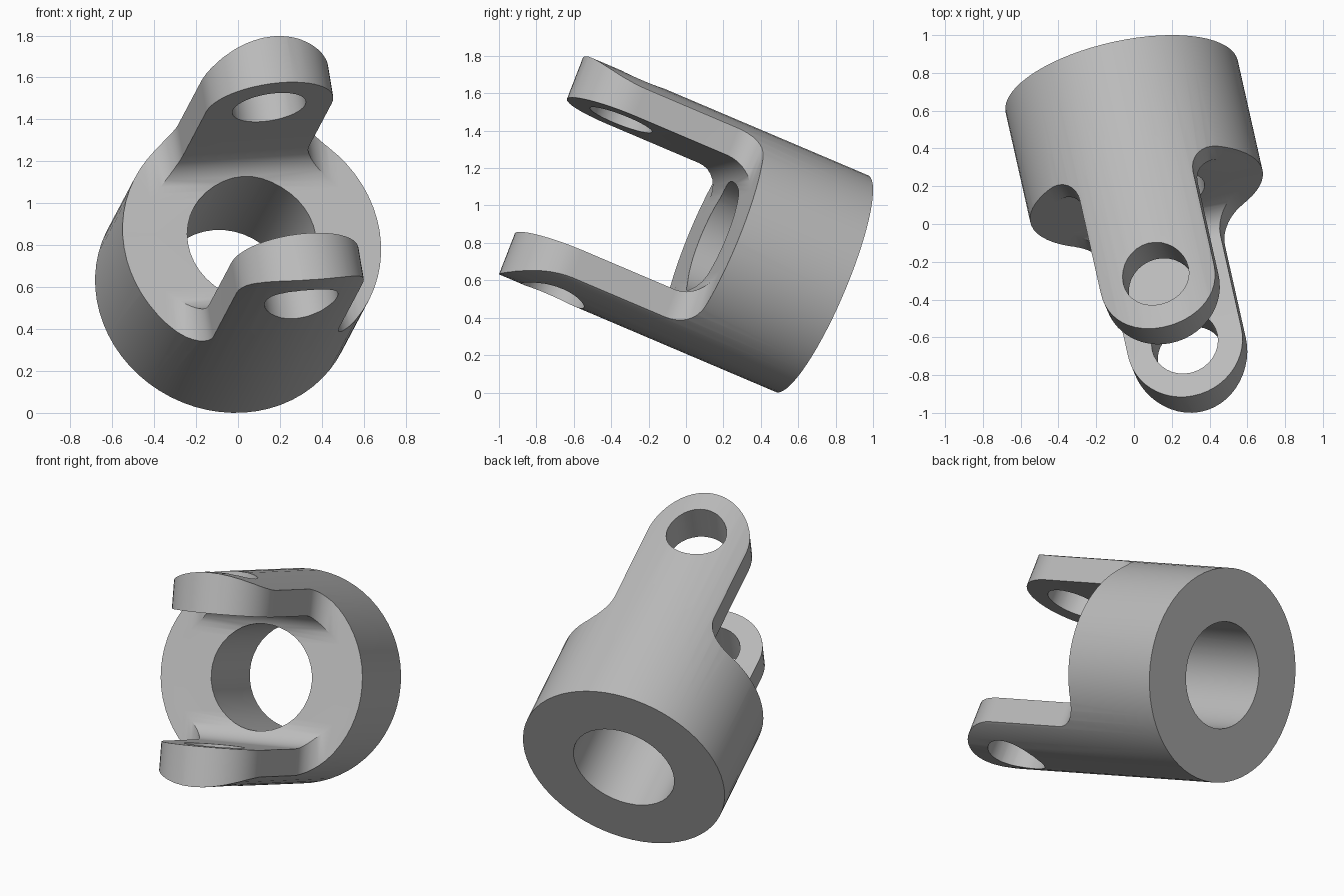
import bpy, bmesh, math
from mathutils import Matrix, Vector

cube = bpy.data.objects.get("Cube")
if cube:
    bpy.data.objects.remove(cube, do_unlink=True)

# Main sizes (local frame: x across the fork, y through the lugs, z along the axis)
RADIUS, BORE = 0.63, 0.315
SHOULDER, FILLET = 0.645, 0.155
LUG_HALF, GAP_HALF = 0.31, 0.39
PIN_Z, PIN_R = 1.347, 0.178


def arc(cx, cz, r, start, end, steps):
    """Points along a circular arc, angles in degrees."""
    out = []
    for i in range(steps + 1):
        t = math.radians(start + (end - start) * i / steps)
        out.append((cx + r * math.cos(t), cz + r * math.sin(t)))
    return out


def make_object(name, bm):
    bmesh.ops.recalc_face_normals(bm, faces=bm.faces)
    mesh = bpy.data.meshes.new(name)
    bm.to_mesh(mesh)
    bm.free()
    obj = bpy.data.objects.new(name, mesh)
    bpy.context.collection.objects.link(obj)
    return obj


def cylinder(name, radius, depth, matrix, segments):
    bm = bmesh.new()
    bmesh.ops.create_cone(bm, cap_ends=True, segments=segments, radius1=radius,
                          radius2=radius, depth=depth, matrix=matrix)
    return make_object(name, bm)


def prism(name, outline, to_3d, half):
    """Extrude a closed outline symmetrically through the fork."""
    bm = bmesh.new()
    face = bm.faces.new([bm.verts.new(to_3d(u, v, -half)) for u, v in outline])
    top = bmesh.ops.extrude_face_region(bm, geom=[face])["geom"]
    shift = Vector(to_3d(0, 0, 2 * half))
    bmesh.ops.translate(bm, vec=shift,
                        verts=[g for g in top if isinstance(g, bmesh.types.BMVert)])
    return make_object(name, bm)


def mirrored(half):
    """Complete a right-hand outline with its left-hand mirror."""
    return half + [(-u, v) for u, v in reversed(half)]


# Round stock
yoke = cylinder("fork_yoke", RADIUS, 2, Matrix.Translation((0, 0, 1)), 64)

# Fork outline: wide base, filleted shoulders, round lug ends
half = [(1, -0.2), (1, SHOULDER)]
half += arc(LUG_HALF + FILLET, SHOULDER + FILLET, FILLET, 270, 180, 8)
half += arc(0, PIN_Z, LUG_HALF, 0, 86, 12)
outline = prism("fork_outline", mirrored(half), lambda u, v, d: (u, d, v), 1)

# Slot between the lugs, with rounded inner corners
half = [(GAP_HALF, 3)]
half += arc(GAP_HALF - FILLET, SHOULDER + FILLET, FILLET, 0, -90, 8)
slot = prism("slot_cutter", mirrored(half), lambda u, v, d: (d, u, v), 2)

# Shaft bore and pin hole
bore = cylinder("bore_cutter", BORE, 4, Matrix.Identity(4), 40)
pin = cylinder("pin_cutter", PIN_R, 4, Matrix.Translation((0, 0, PIN_Z))
               @ Matrix.Rotation(math.pi / 2, 4, "X"), 32)

cutters = [(outline, "INTERSECT"), (slot, "DIFFERENCE"),
           (bore, "DIFFERENCE"), (pin, "DIFFERENCE")]
for obj, operation in cutters:
    obj.hide_render = True
    mod = yoke.modifiers.new(obj.name, "BOOLEAN")
    mod.object, mod.operation, mod.solver = obj, operation, "EXACT"

# Bake the cuts and drop the cutters
graph = bpy.context.evaluated_depsgraph_get()
yoke.data = bpy.data.meshes.new_from_object(yoke.evaluated_get(graph))
yoke.modifiers.clear()
for obj, _ in cutters:
    bpy.data.objects.remove(obj, do_unlink=True)

# Plain grey metal
metal = bpy.data.materials.new("grey_metal")
metal.use_nodes = True
grey = (0.5, 0.5, 0.5, 1)
metal.diffuse_color = grey
metal.node_tree.nodes["Principled BSDF"].inputs["Base Color"].default_value = grey
yoke.data.materials.clear()
yoke.data.materials.append(metal)

# Tilt the part into its resting pose
axis = Vector((0.203, -0.901, 0.383)).normalized()
across = Vector((-0.155, 0.36, 0.92)).cross(axis).normalized()
through = axis.cross(across)
pose = Matrix((across, through, axis)).transposed().to_4x4()
pose.translation = (-0.065, 0.727, 0.582)
yoke.data.transform(pose)

bpy.ops.object.select_all(action="DESELECT")
yoke.select_set(True)
bpy.context.view_layer.objects.active = yoke
bpy.ops.object.shade_smooth_by_angle(angle=math.radians(30))
